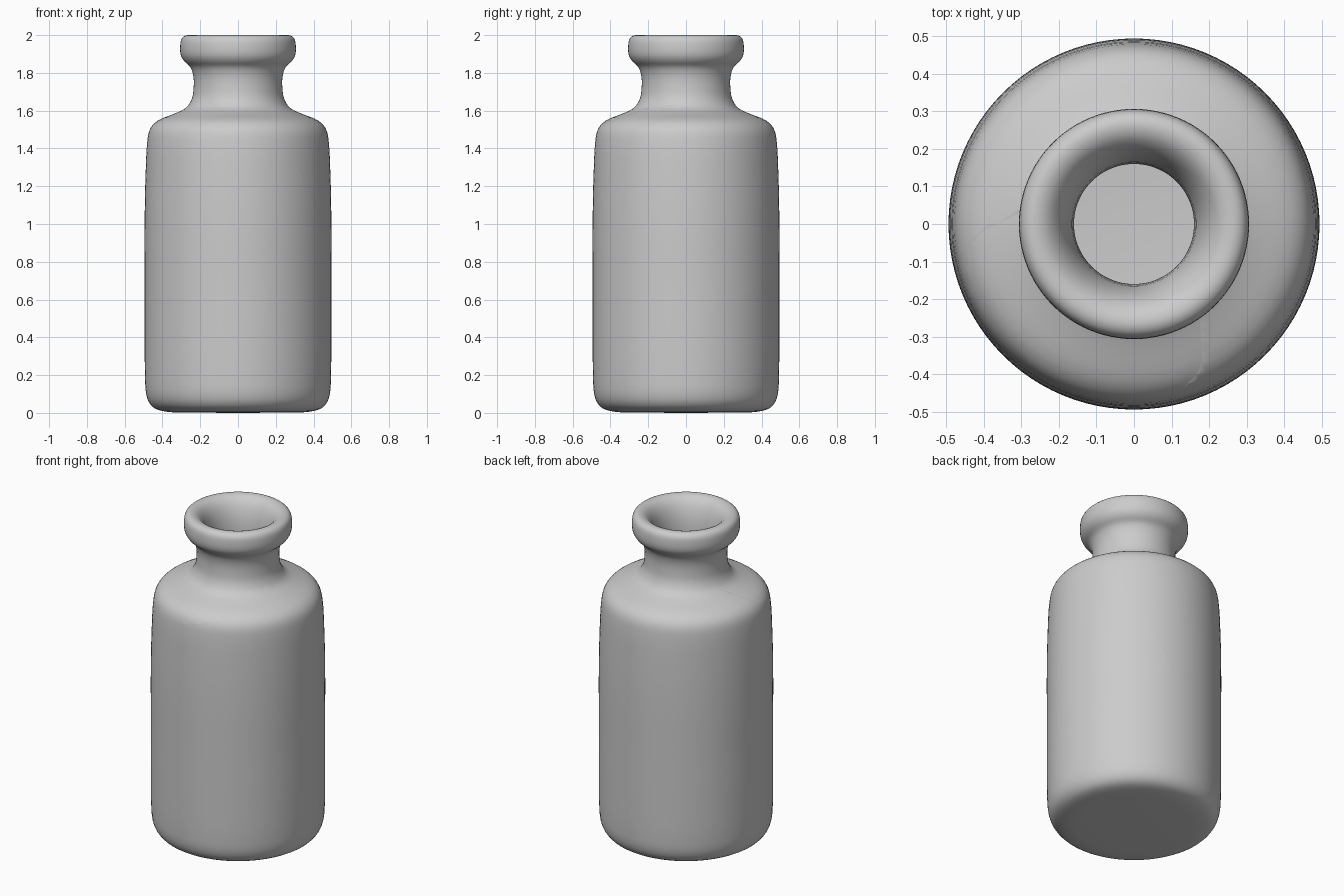
import bpy, bmesh, math
from mathutils import Vector

if "Cube" in bpy.data.objects:
    bpy.data.objects.remove(bpy.data.objects["Cube"])

# Bottle profile (radius, height): outside going up, over the lip, inside going down
PROFILE = [(0, 0), (.32, 0.002), (.40, .01), (.45, .03), (.48, .075), (.491, .15), (.494, .35),
           (.494, .7), (.494, 1.05), (.488, 1.3), (.479, 1.45), (.462, 1.51), (.42, 1.55),
           (.34, 1.583), (.275, 1.615), (.244, 1.665), (.235, 1.72), (.236, 1.78),
           (.252, 1.83), (.285, 1.862), (.303, 1.895), (.306, 1.945), (.296, 1.985),
           (.265, 2.0), (.225, 1.985), (.192, 1.94), (.17, 1.87), (.162, 1.79), (.162, 1.70),
           (.185, 1.61), (.25, 1.55), (.35, 1.51), (.405, 1.45), (.42, 1.3), (.425, .8),
           (.425, .2), (.40, .11), (.33, .08), (0, .075)]
SEGMENTS = 96


def smooth_profile(pts, steps=3):
    """Catmull-Rom refinement with chord-limited tangents."""
    p = [Vector(q) for q in pts]
    tang = []
    for i in range(len(p)):
        d = p[min(i + 1, len(p) - 1)] - p[max(i - 1, 0)]
        tang.append(d.normalized())
    out = []
    for i in range(len(p) - 1):
        a, b = p[i], p[i + 1]
        if i in (0, len(p) - 2):
            out.append(a)
            continue
        ln = (b - a).length
        for s in range(steps):
            t = s / steps
            h = t * t * (3 - 2 * t)
            out.append(a * (1 - h) + b * h + tang[i] * ln * (t ** 3 - 2 * t * t + t)
                       + tang[i + 1] * ln * (t ** 3 - t * t))
    return out + [p[-1]]


def lathe():
    bm = bmesh.new()
    rings = []
    for r, z in smooth_profile(PROFILE):
        if r < 1e-5:
            rings.append([bm.verts.new((0, 0, z))])
        else:
            rings.append([bm.verts.new((r * math.cos(2 * math.pi * k / SEGMENTS),
                                        r * math.sin(2 * math.pi * k / SEGMENTS), z))
                          for k in range(SEGMENTS)])
    for a, b in zip(rings, rings[1:]):
        for k in range(SEGMENTS):
            n = (k + 1) % SEGMENTS
            if len(a) == 1:
                bm.faces.new((a[0], b[n], b[k]))
            elif len(b) == 1:
                bm.faces.new((a[k], a[n], b[0]))
            else:
                bm.faces.new((a[k], a[n], b[n], b[k]))
    return bm


def plane3(a, b, c):
    a, b, c = Vector(a), Vector(b), Vector(c)
    return a, (b - a).cross(c - a).normalized()


def cut(bm, plane, side):
    """Keep the part on the given side of the plane and close the break."""
    co, no = plane
    res = bmesh.ops.bisect_plane(bm, geom=bm.verts[:] + bm.edges[:] + bm.faces[:], dist=1e-5,
                                 plane_co=co, plane_no=no * side, clear_inner=True)
    edges = [e for e in bm.edges if e.is_boundary]
    if edges:
        bmesh.ops.triangle_fill(bm, edges=edges, use_beauty=True, normal=no)


# Break planes: lower slanted, shoulder, front, and back split
low = (Vector((0, 0, .555)), Vector((.17, -.45, 1)).normalized())
top = (Vector((0, 0, 1.65)), Vector((-.21, -.36, 1)).normalized())
front = plane3((-.33, -.36, 1.45), (-.48, .10, .62), (.49, .02, .5))
if front[1].y < 0:
    front = (front[0], -front[1])
back = plane3((.30, .02, 1.6), (.39, .20, 1.55), (.13, .475, .78))
if back[1].x < 0:
    back = (back[0], -back[1])

SHARDS = {
    "bottle_base": [(low, -1)],
    "bottle_neck": [(top, 1)],
    "front_shard": [(low, 1), (top, -1), (front, -1)],
    "right_shard": [(low, 1), (top, -1), (front, 1), (back, 1)],
    "back_left_shard": [(low, 1), (top, -1), (front, 1), (back, -1)],
}

# Build each shard of the broken bottle in place
for name, cuts in SHARDS.items():
    bm = lathe()
    for plane, side in cuts:
        cut(bm, plane, side)
    bmesh.ops.recalc_face_normals(bm, faces=bm.faces[:])
    mesh = bpy.data.meshes.new(name)
    bm.to_mesh(mesh)
    bm.free()
    ob = bpy.data.objects.new(name, mesh)
    bpy.context.collection.objects.link(ob)
    bpy.ops.object.select_all(action='DESELECT')
    ob.select_set(True)
    bpy.context.view_layer.objects.active = ob
    bpy.ops.object.shade_smooth_by_angle(angle=math.radians(35))
